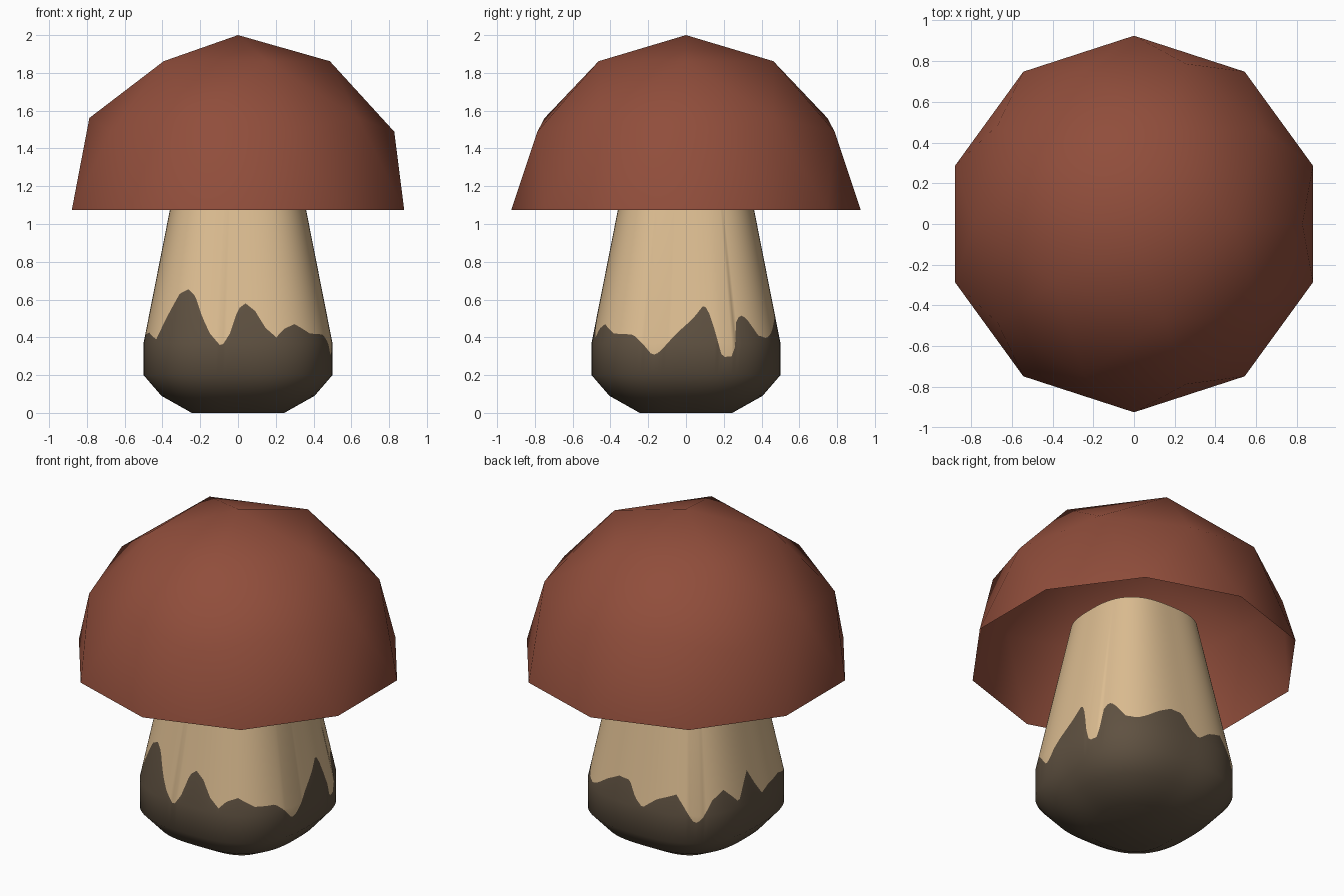
import bpy, bmesh, math

if "Cube" in bpy.data.objects:
    bpy.data.objects.remove(bpy.data.objects["Cube"])


def material(name, rgb):
    m = bpy.data.materials.new(name)
    m.diffuse_color = (*rgb, 1)
    m.use_nodes = True
    m.node_tree.nodes["Principled BSDF"].inputs["Base Color"].default_value = m.diffuse_color
    return m


def add_object(name, bm, mats):
    bmesh.ops.recalc_face_normals(bm, faces=bm.faces)
    for f in bm.faces:
        f.smooth = True
    mesh = bpy.data.meshes.new(name)
    bm.to_mesh(mesh)
    bm.free()
    for m in mats:
        mesh.materials.append(m)
    ob = bpy.data.objects.new(name, mesh)
    bpy.context.collection.objects.link(ob)
    return ob


cap_red = material("brick_red", (0.28, 0.075, 0.044))
stem_tan = material("pale_tan", (0.72, 0.51, 0.285))
soil = material("dark_soil", (0.115, 0.083, 0.053))

# Cap: open upper half of a low-poly icosphere, hollow underneath
R = 0.925
bm = bmesh.new()
bmesh.ops.create_icosphere(bm, subdivisions=2, radius=R)
bmesh.ops.delete(bm, geom=[v for v in bm.verts if v.co.z < -0.01], context='VERTS')
bmesh.ops.translate(bm, verts=bm.verts, vec=(0, 0, 2 - R))
add_object("cap", bm, [cap_red])

# Stem: rounded-square section swept up a profile of (height, half width)
PROFILE = [(0, 0.245), (0.09, 0.405), (0.2, 0.5), (0.37, 0.5), (1.28, 0.32)]
# Wavy soil line as (degrees around from +x, height)
SOIL = [(-45, .42), (-32, .415), (-26, .37), (-20, .305), (-16, .32), (-6, .42),
        (4.5, .5), (11.5, .57), (14, .55), (16.5, .48), (19.5, .36), (21.5, .295),
        (27, .3), (29, .35), (31, .48), (34, .52), (38, .5), (45, .41), (52, .395),
        (58, .42), (66, .47), (75, .51), (84, .505), (90, .416), (96, .374),
        (106, .44), (119, .485), (123, .43), (130, .323), (134, .345), (141, .45),
        (149, .495), (155, .445), (160, .4), (166, .49), (171, .55), (177, .46),
        (183, .384), (191, .41), (205, .425), (217, .39), (225, .53), (231, .63),
        (237, .655), (242, .62), (248, .5), (253, .42), (260, .35), (265, .42),
        (270, .55), (275, .58), (281, .54), (287, .45), (293, .4), (298, .445),
        (305, .47), (315, .42)]


def interp(table, t):
    for (a, va), (b, vb) in zip(table, table[1:]):
        if t <= b:
            return va + (vb - va) * (t - a) / (b - a)
    return table[-1][1]


def section(deg):
    c, s = abs(math.cos(math.radians(deg))), abs(math.sin(math.radians(deg)))
    p = 2.75
    return (c ** p + s ** p) ** (-1 / p)


N = 180
bm = bmesh.new()
columns = []
for i in range(N):
    deg = -45 + i * 360 / N
    zb = interp(SOIL, deg)
    heights = [0, 0.09, 0.2, min(zb, 0.37), zb, max(zb, 0.37), 1.28]
    col = []
    for z in heights:
        r = interp(PROFILE, z) * section(deg)
        col.append(bm.verts.new((r * math.cos(math.radians(deg)),
                                 r * math.sin(math.radians(deg)), z)))
    columns.append(col)
for i in range(N):
    a, b = columns[i], columns[(i + 1) % N]
    for k in range(6):
        f = bm.faces.new((a[k], b[k], b[k + 1], a[k + 1]))
        f.material_index = 1 if k < 4 else 0
bm.faces.new([c[0] for c in reversed(columns)]).material_index = 1
bm.faces.new([c[-1] for c in columns]).material_index = 0
bmesh.ops.remove_doubles(bm, verts=bm.verts, dist=0.0005)
stem = add_object("stem", bm, [stem_tan, soil])
bpy.context.view_layer.objects.active = stem
stem.select_set(True)
bpy.ops.object.shade_smooth_by_angle(angle=math.radians(60))
